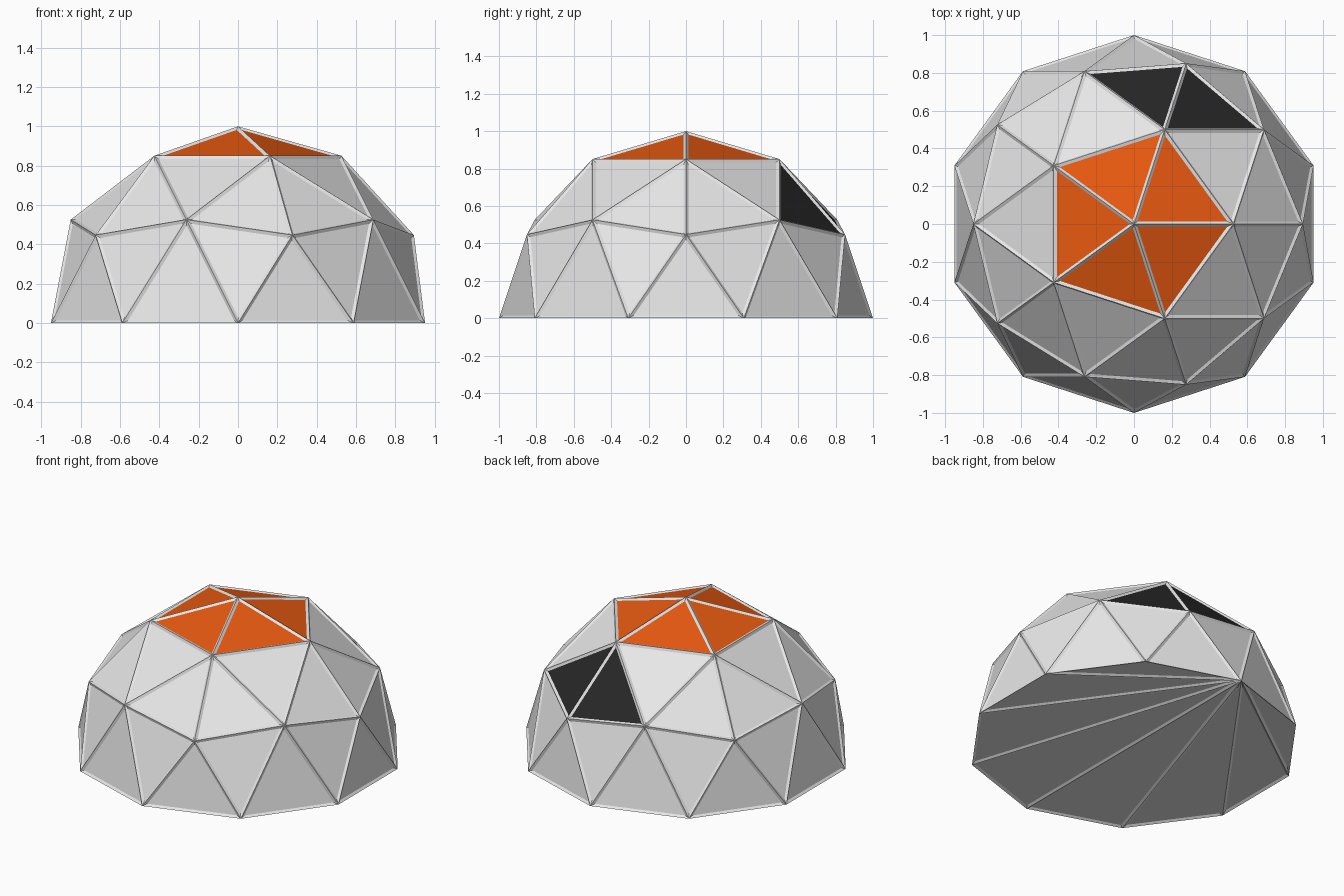
import bpy
import bmesh
import math

cube = bpy.data.objects.get("Cube")
if cube:
    bpy.data.objects.remove(cube, do_unlink=True)


def material(name, colour):
    m = bpy.data.materials.new(name)
    m.use_nodes = True
    m.diffuse_color = colour
    m.node_tree.nodes["Principled BSDF"].inputs["Base Color"].default_value = colour
    return m


GREY, ORANGE, BLACK = 0, 1, 2
materials = [
    material("light_grey", (0.8, 0.8, 0.8, 1)),
    material("orange", (0.8, 0.1, 0.005, 1)),
    material("black", (0.02, 0.02, 0.02, 1)),
]

# Geodesic sphere cut down to its upper half
bm = bmesh.new()
bmesh.ops.create_icosphere(bm, subdivisions=2, radius=1)
lower = [v for v in bm.verts if v.co.z < -0.1]
bmesh.ops.delete(bm, geom=lower, context='VERTS')
panels = list(bm.faces)

# Floor, a fan of triangles from the rear corner
rim = [v for v in bm.verts if abs(v.co.z) < 0.01]
rim.sort(key=lambda v: (math.atan2(v.co.y, v.co.x) - math.pi / 2 + 0.01) % math.tau)
for a, b in zip(rim[1:], rim[2:]):
    bm.faces.new((rim[0], b, a))
bm.normal_update()

# Recessed panels leave a raised frame along every edge
bmesh.ops.inset_individual(bm, faces=list(bm.faces), thickness=0.015,
                           depth=-0.01, use_even_offset=True)

# Orange crown and three black window panels
for f in panels:
    c = f.calc_center_median()
    angle = math.degrees(math.atan2(c.y, c.x))
    if c.z > 0.8:
        f.material_index = ORANGE
    elif c.z > 0.5 and 40 < angle < 104:
        f.material_index = BLACK

mesh = bpy.data.meshes.new("dome_shell")
bm.to_mesh(mesh)
bm.free()
for m in materials:
    mesh.materials.append(m)
dome = bpy.data.objects.new("dome_shell", mesh)
bpy.context.collection.objects.link(dome)
